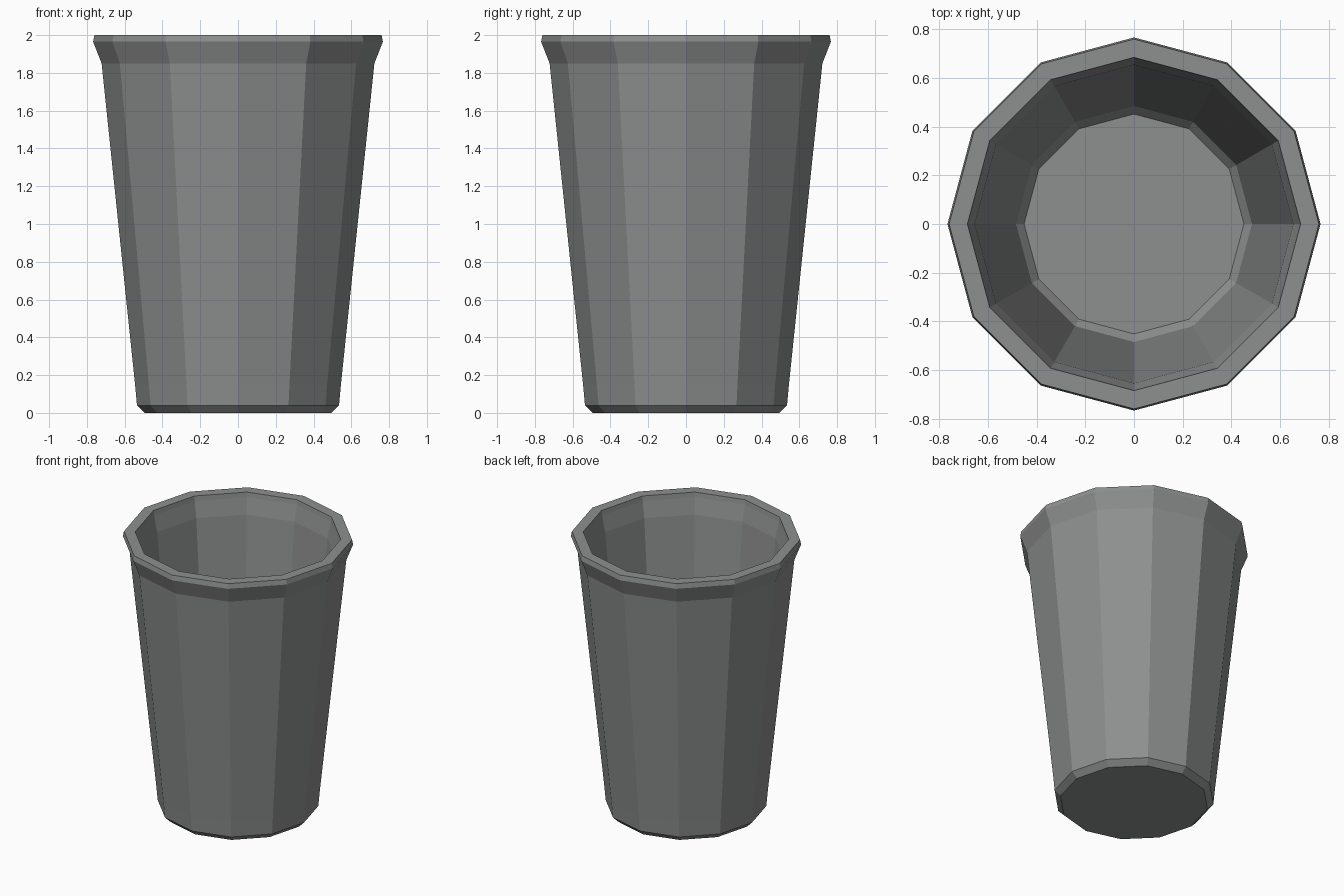
import bpy, bmesh, math

cube = bpy.data.objects.get("Cube")
if cube:
    bpy.data.objects.remove(cube, do_unlink=True)

SIDES = 12

# Single grey material
grey = bpy.data.materials.new("mid_grey")
grey.use_nodes = True
colour = (0.27, 0.275, 0.275, 1)
grey.diffuse_color = colour
grey.node_tree.nodes["Principled BSDF"].inputs["Base Color"].default_value = colour

# Cup wall profile (radius, height): base, outer wall, flared lip, inner wall, floor
profile = [
    (0.495, 0), (0.535, 0.04), (0.545, 0.15), (0.722, 1.85), (0.767, 1.965), (0.76, 2),
    (0.685, 2), (0.68, 1.965), (0.655, 1.85), (0.485, 0.1), (0.452, 0.06),
]


def ring(bm, radius, height):
    angles = [math.tau * i / SIDES for i in range(SIDES)]
    return [bm.verts.new((radius * math.cos(a), radius * math.sin(a), height)) for a in angles]


bm = bmesh.new()
rings = [ring(bm, r, z) for r, z in profile]
for low, high in zip(rings, rings[1:]):
    for i in range(SIDES):
        j = (i + 1) % SIDES
        bm.faces.new((low[i], low[j], high[j], high[i]))

# Underside and inner floor
bm.faces.new(rings[0][::-1])
bm.faces.new(rings[-1])
bmesh.ops.recalc_face_normals(bm, faces=bm.faces)

mesh = bpy.data.meshes.new("cup")
bm.to_mesh(mesh)
bm.free()
mesh.materials.append(grey)
cup = bpy.data.objects.new("cup", mesh)
bpy.context.collection.objects.link(cup)
